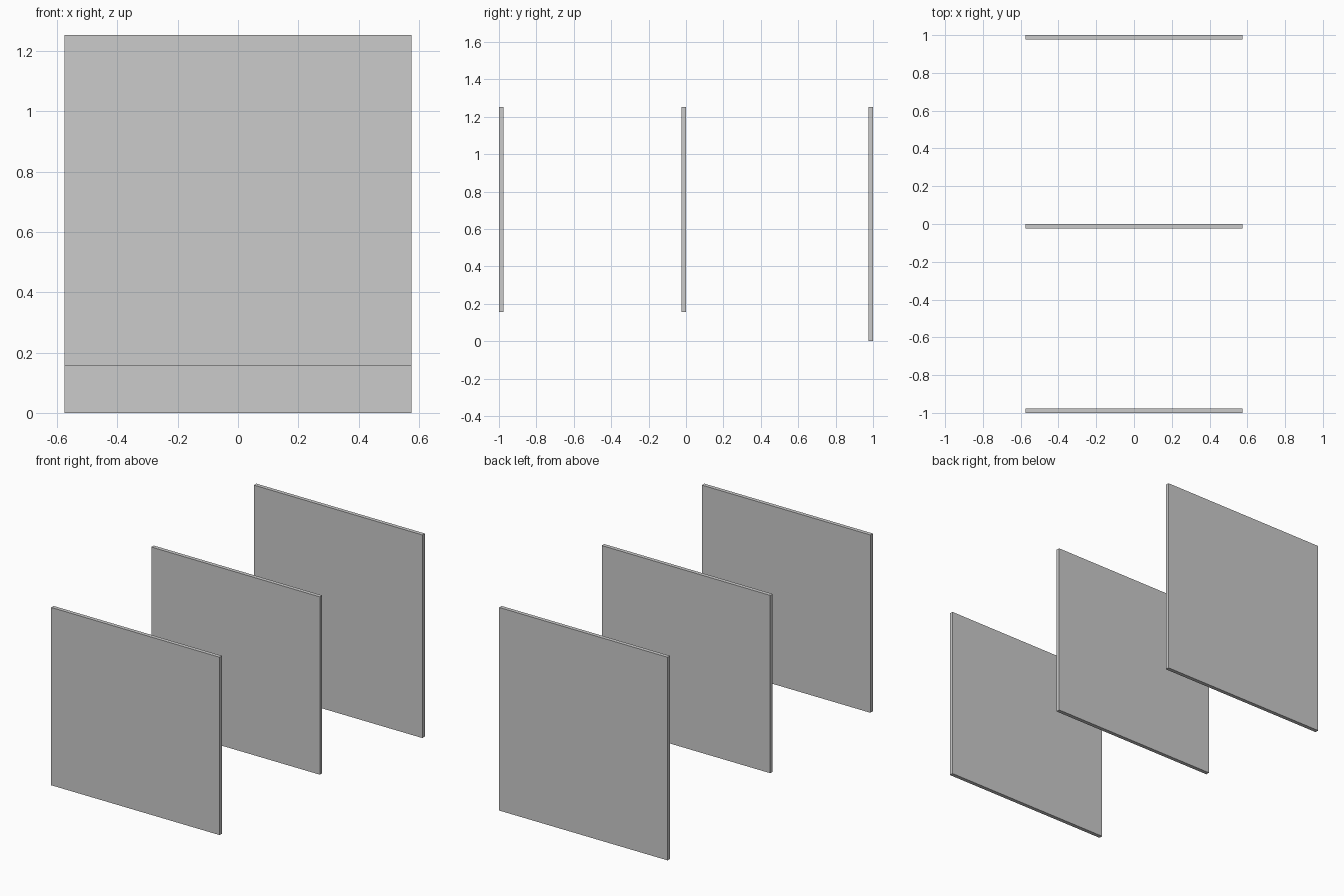
import bpy

if "Cube" in bpy.data.objects:
    bpy.data.objects.remove(bpy.data.objects["Cube"])

WIDTH, THICK, TOP = 1.15, 0.024, 1.253


def panel(name, y_min, z_min):
    """Upright flat board from z_min to the shared top height."""
    height = TOP - z_min
    bpy.ops.mesh.primitive_cube_add(
        size=1, location=(0, y_min + THICK / 2, z_min + height / 2))
    obj = bpy.context.object
    obj.name = name
    obj.scale = (WIDTH, THICK, height)
    bpy.ops.object.transform_apply(location=False, rotation=False, scale=True)


# Two raised boards and a taller back board that reaches the floor
panel("front_panel", -1.0, 0.156)
panel("middle_panel", -THICK, 0.156)
panel("back_panel", 1.0 - THICK, 0.0)
